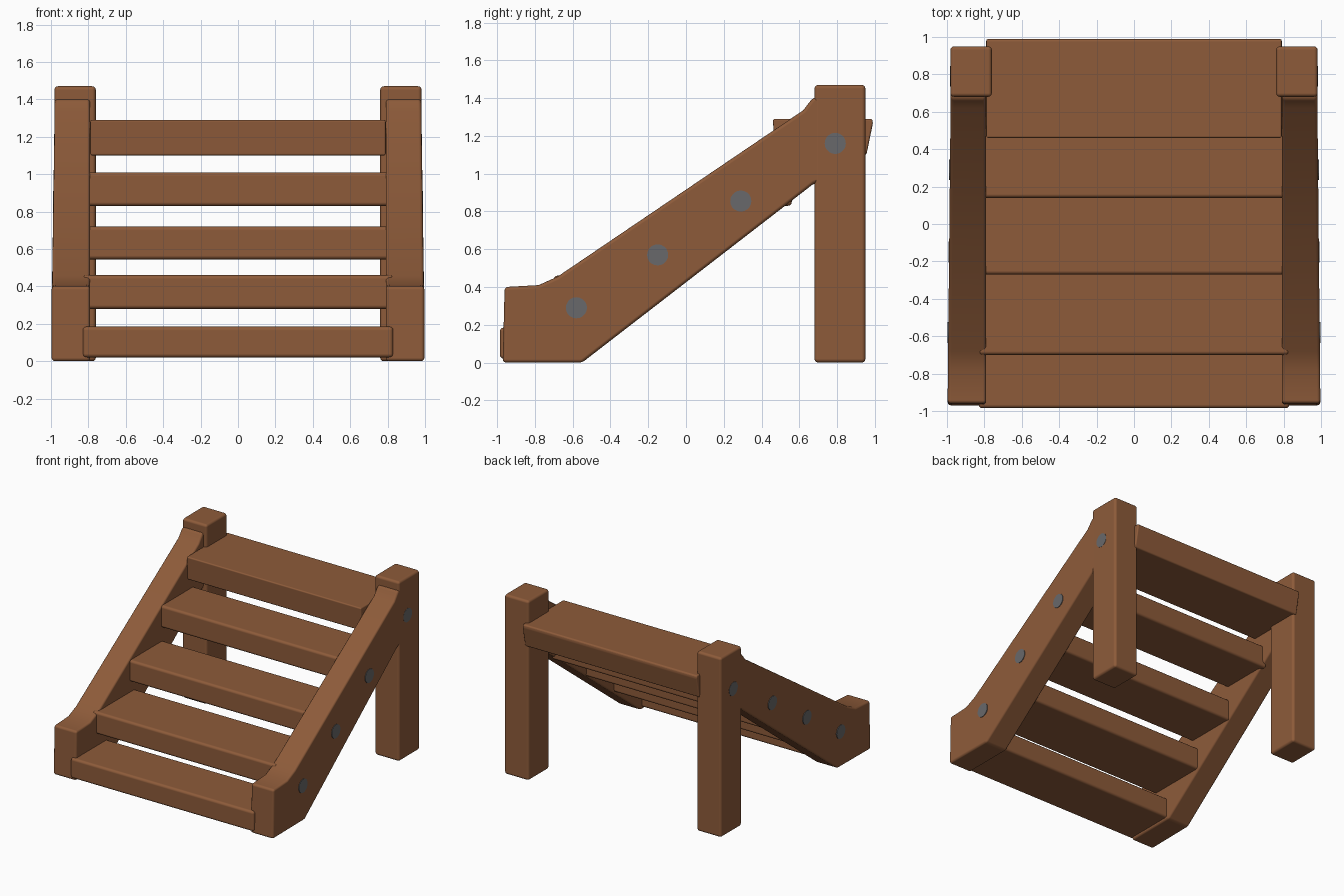
import bpy, bmesh, math
from mathutils import Matrix

if "Cube" in bpy.data.objects:
    bpy.data.objects.remove(bpy.data.objects["Cube"])


def material(name, rgb):
    m = bpy.data.materials.new(name)
    m.diffuse_color = (*rgb, 1)
    m.use_nodes = True
    m.node_tree.nodes["Principled BSDF"].inputs["Base Color"].default_value = m.diffuse_color
    return m


WOOD = material("brown wood", (0.27, 0.105, 0.042))
METAL = material("grey metal", (0.14, 0.14, 0.145))


def finish(name, bm, mat, bevel=0.0):
    bmesh.ops.recalc_face_normals(bm, faces=bm.faces)
    me = bpy.data.meshes.new(name)
    bm.to_mesh(me)
    bm.free()
    me.materials.append(mat)
    ob = bpy.data.objects.new(name, me)
    bpy.context.collection.objects.link(ob)
    if bevel:
        for p in me.polygons:
            p.use_smooth = True
        mod = ob.modifiers.new("soft edges", 'BEVEL')
        mod.width = bevel
        mod.segments = 3
        mod.limit_method = 'ANGLE'
        mod.angle_limit = math.radians(25)
        mod.harden_normals = True
    return ob


def slab(name, profile, inner, outer, bevel):
    """Extrude a (y, z) profile along x; inner and outer give x for each y."""
    bm = bmesh.new()
    a = [bm.verts.new((inner(y), y, z)) for y, z in profile]
    b = [bm.verts.new((outer(y), y, z)) for y, z in profile]
    n = len(profile)
    bm.faces.new(a)
    bm.faces.new(b)
    for i in range(n):
        j = (i + 1) % n
        bm.faces.new((a[i], a[j], b[j], b[i]))
    return finish(name, bm, WOOD, bevel)


def rect(y0, y1, z0, z1):
    return [(y0, z0), (y1, z0), (y1, z1), (y0, z1)]


def outer_x(y):
    # sides flare very slightly towards the front
    return 0.987 - 0.01 * y


# sloping side beam with the upright foot block at its front end
stringer = [(-0.97, 0.0), (-0.55, 0.0), (0.68, 0.95), (0.80, 0.97),
            (0.80, 1.41), (0.67, 1.40), (0.62, 1.335), (-0.68, 0.455),
            (-0.78, 0.41), (-0.96, 0.40)]

for side, s in (("left", -1), ("right", 1)):
    slab(side + "_stringer", stringer, lambda y: s * 0.79,
         lambda y: s * outer_x(y), 0.018)
    # rear post
    slab(side + "_back_post", rect(0.68, 0.95, 0.0, 1.47),
         lambda y: s * 0.76, lambda y: s * 0.982, 0.02)
    # flush bolt heads
    for i, (y, z) in enumerate([(-0.58, 0.29), (-0.15, 0.57),
                                (0.29, 0.855), (0.79, 1.16)]):
        bm = bmesh.new()
        bmesh.ops.create_cone(
            bm, cap_ends=True, segments=20, radius1=0.056, radius2=0.056,
            depth=0.009,
            matrix=Matrix.Translation((s * outer_x(y), y, z))
            @ Matrix.Rotation(math.pi / 2, 4, 'Y'))
        finish(f"{side}_bolt_{i + 1}", bm, METAL)

# treads: front y, back y, bottom z, top z
treads = [(-0.985, -0.56, 0.02, 0.185), (-0.70, -0.20, 0.28, 0.46),
          (-0.27, 0.16, 0.545, 0.72), (0.14, 0.56, 0.83, 1.01)]
for i, t in enumerate(treads):
    slab(f"tread_{i + 1}", rect(*t), lambda y: -0.83, lambda y: 0.83, 0.02)

# top tread, leaning out a little at the back
slab("top_tread", [(0.47, 1.10), (0.955, 1.10), (0.99, 1.27), (0.985, 1.29),
                   (0.46, 1.29)],
     lambda y: -0.79, lambda y: 0.79, 0.018)
